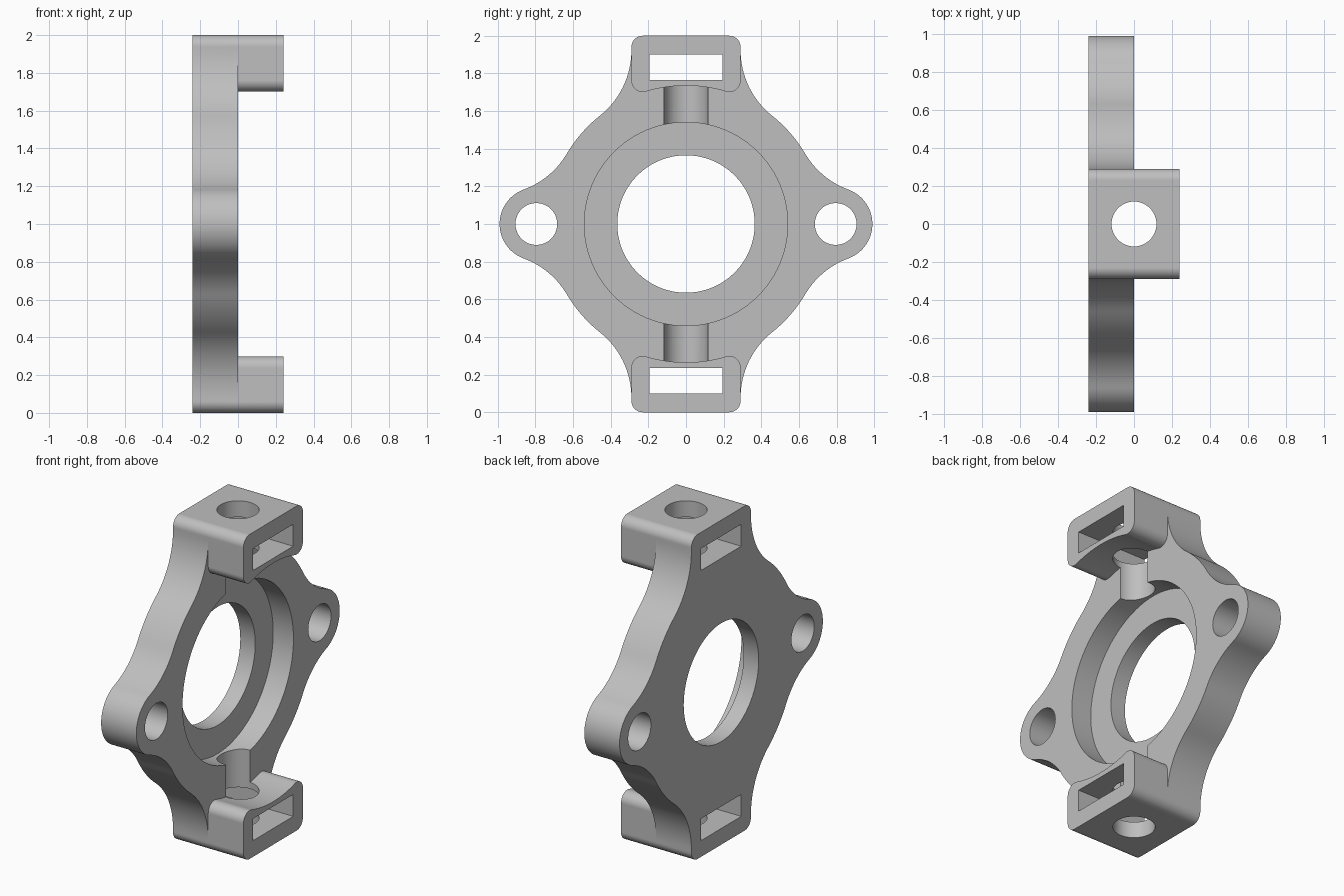
import bpy, bmesh
from math import sin, cos, atan2, sqrt, pi, degrees, radians, hypot

if "Cube" in bpy.data.objects:
    bpy.data.objects.remove(bpy.data.objects["Cube"])

# Main dimensions (profiles are drawn in y, z about the bore axis)
BACK, FACE, FRONT = -0.24, 0.0, 0.24
BODY_R, FILLET = 0.735, 0.444
EAR_Y, EAR_R = 0.795, 0.195
HALF_W, CORNER = 0.29, 0.06

grey = bpy.data.materials.new("light grey")
grey.use_nodes = True
colour = (0.52, 0.52, 0.52, 1)
grey.diffuse_color = colour
grey.node_tree.nodes["Principled BSDF"].inputs["Base Color"].default_value = colour


def arc(cy, cz, r, a0, a1, n):
    """Points on an arc, angles in degrees."""
    angles = [radians(a0 + (a1 - a0) * i / n) for i in range(n + 1)]
    return [(cy + r * cos(a), cz + r * sin(a)) for a in angles]


def circle(cy, r, n=96):
    return arc(cy, 0, r, 0, 360, n)


def prism(name, points, x0, x1):
    """Extrude a y, z profile from x0 to x1."""
    clean = []
    for p in points:
        if not clean or hypot(p[0] - clean[-1][0], p[1] - clean[-1][1]) > 1e-4:
            clean.append(p)
    if hypot(clean[0][0] - clean[-1][0], clean[0][1] - clean[-1][1]) < 1e-4:
        clean.pop()
    bm = bmesh.new()
    face = bm.faces.new([bm.verts.new((x0, y, z + 1)) for y, z in clean])
    out = bmesh.ops.extrude_face_region(bm, geom=[face])
    top = [v for v in out["geom"] if isinstance(v, bmesh.types.BMVert)]
    bmesh.ops.translate(bm, verts=top, vec=(x1 - x0, 0, 0))
    bmesh.ops.recalc_face_normals(bm, faces=bm.faces)
    mesh = bpy.data.meshes.new(name)
    bm.to_mesh(mesh)
    bm.free()
    mesh.materials.append(grey)
    obj = bpy.data.objects.new(name, mesh)
    bpy.context.collection.objects.link(obj)
    return obj


def combine(target, tool, operation):
    """Apply a boolean and discard the tool."""
    tool.hide_render = True
    mod = target.modifiers.new(operation.lower(), "BOOLEAN")
    mod.object, mod.operation, mod.solver = tool, operation, "EXACT"
    bpy.context.view_layer.objects.active = target
    bpy.ops.object.modifier_apply(modifier=mod.name)
    bpy.data.objects.remove(tool)


# Plate outline: ear, concave blend, round body, concave blend, top corner
d, e = BODY_R + FILLET, EAR_R + FILLET
c1y = (d * d - e * e + EAR_Y ** 2) / (2 * EAR_Y)
c1z = sqrt(d * d - c1y * c1y)
c2y = HALF_W + FILLET
c2z = sqrt(d * d - c2y * c2y)
ear_end = degrees(atan2(c1z, c1y - EAR_Y))
body_start = degrees(atan2(c1z, c1y))
body_end = degrees(atan2(c2z, c2y))
quarter = (arc(EAR_Y, 0, EAR_R, 0, ear_end, 20)
           + arc(c1y, c1z, FILLET, ear_end + 180, body_start + 180, 14)
           + arc(0, 0, BODY_R, body_start, body_end, 12)
           + arc(c2y, c2z, FILLET, body_end + 180, 180, 16)
           + arc(HALF_W - CORNER, 1 - CORNER, CORNER, 0, 90, 10))
half = quarter + [(-y, z) for y, z in reversed(quarter)]
outline = half + [(y, -z) for y, z in reversed(half)][1:-1]
bracket = prism("mounting_bracket", outline, BACK, FACE)

# Clamp block profile: rounded, with a concave inner side
cy = HALF_W - CORNER
cz = sqrt((BODY_R + CORNER) ** 2 - cy * cy)
lean = degrees(atan2(cz, cy))
side = (arc(0, 0, BODY_R, 90, lean, 10)
        + arc(cy, cz, CORNER, lean - 180, 0, 12)
        + arc(cy, 1 - CORNER, CORNER, 0, 90, 10))
block = side + [(-y, z) for y, z in reversed(side)]
slot = [(-0.195, 0.765), (0.195, 0.765), (0.195, 0.9), (-0.195, 0.9)]

# Upper and lower blocks, each with a nut slot running through
for sign in (1, -1):
    combine(bracket, prism("clamp_block", [(y, sign * z) for y, z in block],
                           BACK / 2, FRONT), "UNION")
for sign in (1, -1):
    combine(bracket, prism("slot_cutter", [(y, sign * z) for y, z in slot],
                           BACK - 0.1, FRONT + 0.1), "DIFFERENCE")

# Central bore, front recess and ear holes
combine(bracket, prism("recess_cutter", circle(0, 0.54), -0.138, 0.1), "DIFFERENCE")
combine(bracket, prism("bore_cutter", circle(0, 0.365), -0.4, 0.1), "DIFFERENCE")
for sign in (1, -1):
    combine(bracket, prism("ear_hole_cutter", circle(sign * EAR_Y, 0.111, 48),
                           -0.4, 0.1), "DIFFERENCE")

# Vertical screw hole through both blocks
bpy.ops.mesh.primitive_cylinder_add(vertices=48, radius=0.118, depth=2.4,
                                    location=(0, 0, 1))
screw = bpy.context.object
screw.data.materials.append(grey)
combine(bracket, screw, "DIFFERENCE")

# Smooth curved walls, crisp edges
bpy.ops.object.select_all(action="DESELECT")
bracket.select_set(True)
bpy.context.view_layer.objects.active = bracket
bpy.ops.object.shade_smooth_by_angle(angle=radians(30))
weighted = bracket.modifiers.new("weighted_normals", "WEIGHTED_NORMAL")
weighted.keep_sharp = True
